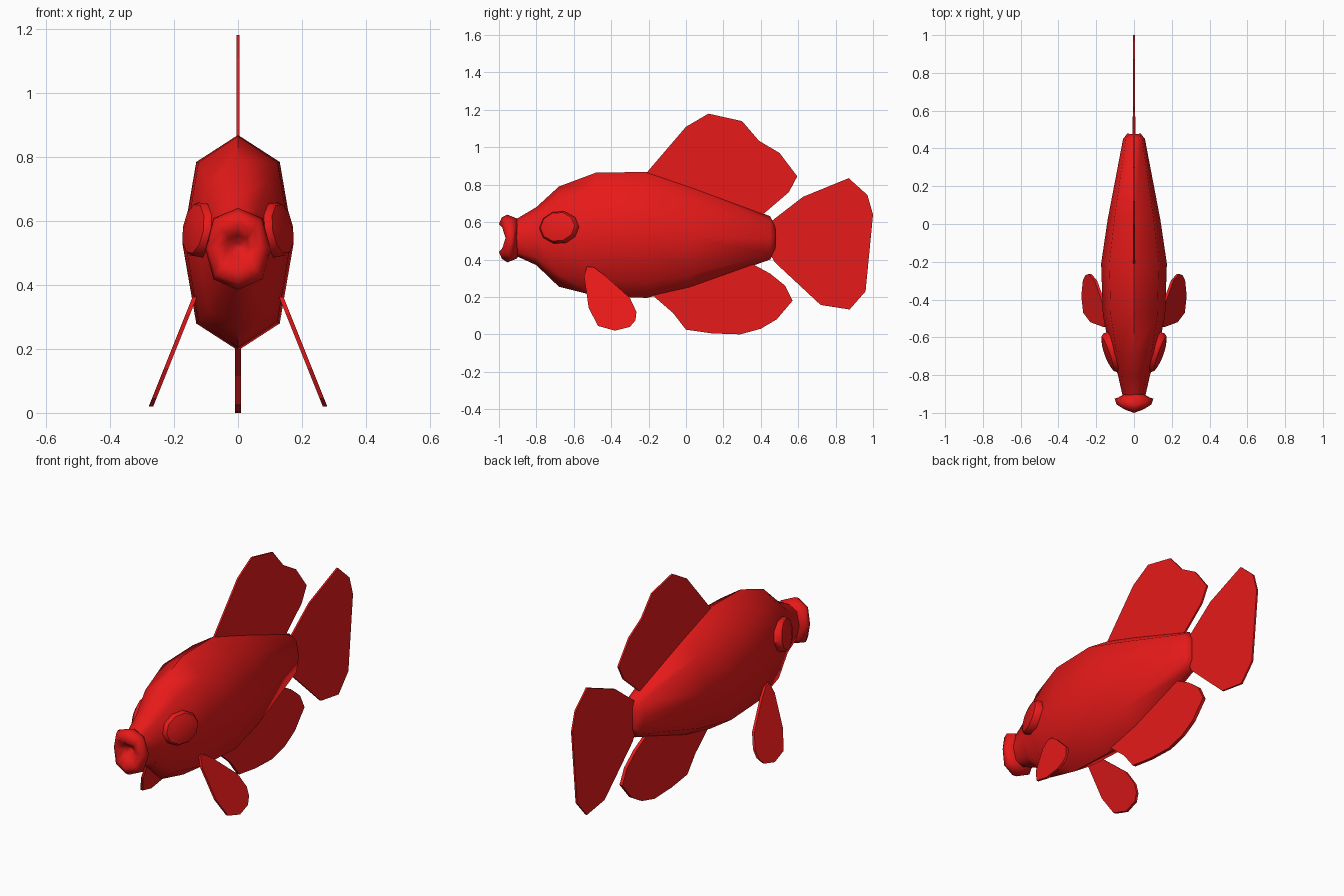
import bpy, bmesh, math
from mathutils import Vector, Matrix

if "Cube" in bpy.data.objects:
    bpy.data.objects.remove(bpy.data.objects["Cube"])

red = bpy.data.materials.new("red")
red.diffuse_color = (0.8, 0.01, 0.01, 1)
red.use_nodes = True
red.node_tree.nodes["Principled BSDF"].inputs["Base Color"].default_value = red.diffuse_color


def finish(bm, name, smooth=None):
    bmesh.ops.recalc_face_normals(bm, faces=bm.faces)
    me = bpy.data.meshes.new(name)
    bm.to_mesh(me)
    bm.free()
    me.materials.append(red)
    ob = bpy.data.objects.new(name, me)
    bpy.context.collection.objects.link(ob)
    if smooth:
        bpy.ops.object.select_all(action='DESELECT')
        ob.select_set(True)
        bpy.context.view_layer.objects.active = ob
        bpy.ops.object.shade_smooth_by_angle(angle=math.radians(smooth))
    return ob


def loft(name, rings, smooth, n=8):
    """rings: (y at top/bottom, y at sides, half width, z low, z high)"""
    bm = bmesh.new()
    loops = []
    for y0, y1, w, lo, hi in rings:
        loop = []
        for i in range(n):
            a = 2 * math.pi * i / n
            s, c = math.sin(a), math.cos(a)
            k = 1.06 if i % 2 else 1.0
            loop.append(bm.verts.new((w * s * k, y0 + (y1 - y0) * s * s,
                                      (lo + hi) / 2 + (hi - lo) / 2 * c * k)))
        loops.append(loop)
    for a, b in zip(loops, loops[1:]):
        for i in range(n):
            j = (i + 1) % n
            bm.faces.new((a[i], a[j], b[j], b[i]))
    bm.faces.new(loops[0])
    bm.faces.new(loops[-1])
    return finish(bm, name, smooth)


def fin(name, outline, thick, place=lambda y, z: 0.0):
    """flat fin from a (y, z) outline; place gives its x position"""
    bm = bmesh.new()
    sides = [[bm.verts.new((place(y, z) + d, y, z)) for y, z in outline]
             for d in (-thick / 2, thick / 2)]
    for s in sides:
        bm.faces.new(s)
    n = len(outline)
    for i in range(n):
        j = (i + 1) % n
        bm.faces.new((sides[0][i], sides[0][j], sides[1][j], sides[1][i]))
    return finish(bm, name)


# Body: eight-sided tapered loft
loft("body", [
    (-0.91, -0.91, 0.06, 0.42, 0.615),
    (-0.80, -0.80, 0.085, 0.37, 0.68),
    (-0.68, -0.68, 0.125, 0.255, 0.79),
    (-0.48, -0.48, 0.165, 0.205, 0.865),
    (-0.21, -0.21, 0.174, 0.195, 0.868),
    (0.02, 0.02, 0.14, 0.247, 0.79),
    (0.45, 0.45, 0.058, 0.40, 0.632),
    (0.475, 0.48, 0.035, 0.45, 0.58)], 60)

# Mouth: flared lips with a hollow centre
loft("mouth", [
    (-0.895, -0.905, 0.06, 0.42, 0.61),
    (-0.905, -0.92, 0.085, 0.405, 0.62),
    (-0.955, -0.925, 0.102, 0.385, 0.64),
    (-0.985, -0.955, 0.092, 0.405, 0.625),
    (-1.0, -0.965, 0.065, 0.44, 0.59),
    (-0.965, -0.95, 0.035, 0.48, 0.555),
    (-0.93, -0.93, 0.01, 0.51, 0.53)], 70)

# Eyes: shallow ten-sided domes lying against the head
for side, label in ((1, "right"), (-1, "left")):
    nrm = Vector((side, -0.36, 0.16)).normalized()
    fwd = Vector((0, 1, 0))
    fwd = (fwd - nrm * fwd.dot(nrm)).normalized()
    up = nrm.cross(fwd)
    m = Matrix((fwd, up, nrm)).transposed().to_4x4()
    m.translation = Vector((side * 0.127, -0.682, 0.573))
    bm = bmesh.new()
    loops = []
    for r, h in ((1, -0.03), (1, 0.0), (0.9, 0.014), (0.5, 0.024)):
        loops.append([bm.verts.new(m @ Vector((
            0.108 * r * math.cos(math.pi * i / 5),
            0.088 * r * math.sin(math.pi * i / 5), h))) for i in range(10)])
    for a, b in zip(loops, loops[1:]):
        for i in range(10):
            j = (i + 1) % 10
            bm.faces.new((a[i], a[j], b[j], b[i]))
    bm.faces.new(loops[0])
    bm.faces.new(loops[-1])
    finish(bm, label + "_eye", 40)

# Fins on the centre line
fin("dorsal_fin", [(-0.21, 0.865), (0.0, 1.11), (0.12, 1.18), (0.30, 1.14),
                   (0.39, 1.035), (0.50, 0.97), (0.595, 0.845), (0.55, 0.76),
                   (0.41, 0.64), (0.30, 0.62), (0.0, 0.74)], 0.01)
fin("tail_fin", [(0.45, 0.60), (0.625, 0.735), (0.87, 0.835), (0.97, 0.745),
                 (1.0, 0.64), (0.96, 0.23), (0.875, 0.133), (0.72, 0.157),
                 (0.475, 0.385), (0.455, 0.42)], 0.01)
fin("anal_fin", [(-0.18, 0.21), (-0.07, 0.115), (0.0, 0.025), (0.14, 0.005),
                 (0.29, 0.0), (0.40, 0.03), (0.485, 0.08), (0.57, 0.18),
                 (0.53, 0.26), (0.45, 0.325), (0.33, 0.39), (0.1, 0.30)], 0.018)

# Paired fins slanting outward below the head
for side, label in ((1, "right"), (-1, "left")):
    fin(label + "_pectoral_fin",
        [(-0.53, 0.362), (-0.495, 0.36), (-0.44, 0.32), (-0.30, 0.195),
         (-0.265, 0.12), (-0.27, 0.075), (-0.30, 0.04), (-0.38, 0.02),
         (-0.47, 0.045), (-0.52, 0.14), (-0.545, 0.31)], 0.014,
        lambda y, z, s=side: s * (0.136 + (0.36 - z) * 0.40))
